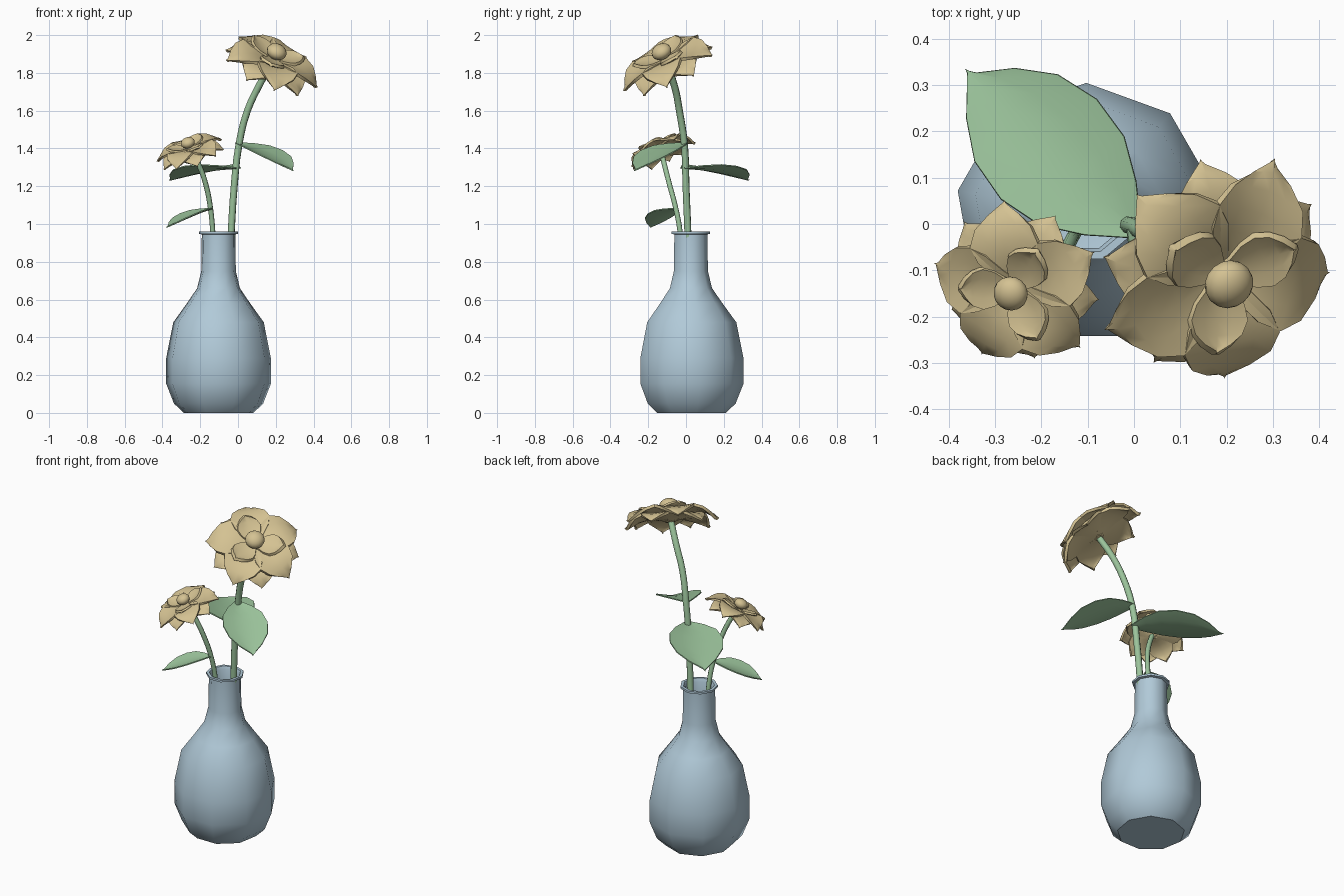
import bpy, bmesh, math
from mathutils import Vector

if "Cube" in bpy.data.objects:
    bpy.data.objects.remove(bpy.data.objects["Cube"])


def material(name, rgb):
    m = bpy.data.materials.new(name)
    m.diffuse_color = (*rgb, 1)
    m.use_nodes = True
    m.node_tree.nodes["Principled BSDF"].inputs["Base Color"].default_value = m.diffuse_color
    return m


GLASS = material("vase_blue", (0.44, 0.59, 0.69))
GREEN = material("leaf_green", (0.33, 0.55, 0.33))
PETAL = material("petal_tan", (0.66, 0.54, 0.29))


def finish(ob, angle):
    bpy.ops.object.select_all(action='DESELECT')
    ob.select_set(True)
    bpy.context.view_layer.objects.active = ob
    bpy.ops.object.shade_smooth_by_angle(angle=math.radians(angle))


def make(name, bm, mat, angle=40):
    bmesh.ops.recalc_face_normals(bm, faces=bm.faces[:])
    me = bpy.data.meshes.new(name)
    bm.to_mesh(me)
    bm.free()
    me.materials.append(mat)
    ob = bpy.data.objects.new(name, me)
    bpy.context.collection.objects.link(ob)
    finish(ob, angle)
    return ob


def blade(bm, base, along, normal, length, widths, heights, cup, thick):
    """Leaf or petal: a cupped strip; widths and heights are (t, value / length)."""
    d = Vector(along).normalized()
    n = Vector(normal)
    n = (n - d * n.dot(d)).normalized()
    s = n.cross(d)
    rows = []
    for (t, w), h in zip(widths, heights):
        row = []
        for k in (-1, -0.5, 0, 0.5, 1):
            up = h + cup * k * k * w
            row.append(bm.verts.new(Vector(base) + length * (d * (t - 0.04 * abs(k)) + s * k * w + n * up)))
        rows.append(row)
    faces = [bm.faces.new((a[i], a[i + 1], b[i + 1], b[i]))
             for a, b in zip(rows, rows[1:]) for i in range(4)]
    bmesh.ops.recalc_face_normals(bm, faces=faces)
    bmesh.ops.solidify(bm, geom=faces, thickness=thick)


# vase: nine-sided lathe, outside then inside
profile = [(0.188, 0), (0.24, 0.05), (0.2815, 0.155), (0.2815, 0.29), (0.243, 0.48),
           (0.17, 0.58), (0.115, 0.66), (0.093, 0.75), (0.09, 0.945), (0.105, 0.948), (0.105, 0.96),
           (0.088, 0.96), (0.08, 0.94), (0.08, 0.75), (0.103, 0.66), (0.158, 0.575),
           (0.231, 0.475), (0.269, 0.29), (0.269, 0.16), (0.23, 0.06), (0.18, 0.015)]
bm = bmesh.new()
rings = []
for r, z in profile:
    rings.append([bm.verts.new((-0.103 + r * math.cos(math.radians(90 + 40 * i)),
                                0.023 + r * math.sin(math.radians(90 + 40 * i)), z)) for i in range(9)])
for a, b in zip(rings, rings[1:]):
    for i in range(9):
        j = (i + 1) % 9
        bm.faces.new((a[i], a[j], b[j], b[i]))
bm.faces.new(rings[0])
bm.faces.new(rings[-1])
make("vase", bm, GLASS, 45)


# stems
def stem(name, pts, radius):
    cu = bpy.data.curves.new(name, 'CURVE')
    cu.dimensions = '3D'
    cu.bevel_depth = radius
    cu.bevel_resolution = 2
    cu.resolution_u = 3
    cu.use_fill_caps = True
    sp = cu.splines.new('BEZIER')
    sp.bezier_points.add(len(pts) - 1)
    for p, co in zip(sp.bezier_points, pts):
        p.co = co
        p.handle_left_type = p.handle_right_type = 'AUTO'
    cu.materials.append(GREEN)
    ob = bpy.data.objects.new(name, cu)
    bpy.context.collection.objects.link(ob)
    bpy.ops.object.select_all(action='DESELECT')
    ob.select_set(True)
    bpy.context.view_layer.objects.active = ob
    bpy.ops.object.convert(target='MESH')
    finish(bpy.context.view_layer.objects.active, 50)


stem("tall_stem", [(-0.07, 0.03, 0.1), (-0.036, 0.01, 0.95), (-0.02, 0.0, 1.2), (0.005, -0.008, 1.42),
                   (0.05, -0.035, 1.6), (0.105, -0.058, 1.72), (0.18, -0.105, 1.855)], 0.019)
stem("short_stem", [(-0.11, 0.01, 0.1), (-0.133, -0.03, 0.95), (-0.148, -0.058, 1.1),
                    (-0.168, -0.085, 1.2), (-0.197, -0.108, 1.29), (-0.25, -0.135, 1.4)], 0.014)

# leaves
LEAF_W = [(0, 0.03), (0.15, 0.16), (0.32, 0.265), (0.52, 0.3), (0.72, 0.26), (0.88, 0.15), (1, 0.01)]
LEAF_H = [0, 0.015, 0.025, 0.025, 0.02, 0.01, 0]


def leaf(name, base, tip):
    along = Vector(tip) - Vector(base)
    bm = bmesh.new()
    blade(bm, base, along, (0, 0, 1), along.length, LEAF_W, LEAF_H, 0.2, 0.006)
    make(name, bm, GREEN)


leaf("back_leaf", (-0.01, -0.005, 1.295), (-0.365, 0.335, 1.235))
leaf("right_leaf", (0.005, -0.012, 1.425), (0.295, -0.275, 1.285))
leaf("left_leaf", (-0.15, -0.065, 1.08), (-0.38, -0.19, 0.985))

# flowers: two rings of five petals, three inner petals and a round centre
PETAL_W = [(0, 0.08), (0.2, 0.2), (0.4, 0.34), (0.6, 0.4), (0.78, 0.33), (0.91, 0.18), (1, 0.01)]
DROOP = [0, 0.06, 0.1, 0.1, 0.05, -0.03, -0.12]
RAISE = [0, 0.02, 0.05, 0.1, 0.16, 0.21, 0.25]


def flower(name, centre, axis, size, turn):
    c, n = Vector(centre), Vector(axis).normalized()
    x = Vector((1, 0, 0))
    e1 = (x - n * x.dot(n)).normalized()
    e2 = n.cross(e1)
    bm = bmesh.new()
    # (count, start angle, length, base height, height curve, cup)
    for count, start, length, low, curve, cup in (
            (5, 23, 0.255, -0.082, DROOP, 0.1),
            (5, -13, 0.275, -0.058, DROOP, 0.15),
            (3, 20, 0.165, -0.04, RAISE, 0.15)):
        for i in range(count):
            a = math.radians(start + turn + i * 360 / count)
            d = e1 * math.cos(a) + e2 * math.sin(a)
            blade(bm, c + n * low * size, d, n, length * size, PETAL_W, curve, cup, 0.016 * size)
    make(name + "_petals", bm, PETAL, 35)
    bm = bmesh.new()
    bmesh.ops.create_uvsphere(bm, u_segments=16, v_segments=10, radius=0.054 * size)
    rot = n.to_track_quat('Z', 'Y')
    for v in bm.verts:
        v.co = c + rot @ Vector((v.co.x, v.co.y, v.co.z * 0.75))
    make(name + "_centre", bm, PETAL, 60)


flower("tall_flower", (0.205, -0.13, 1.912), (0.36, -0.42, 0.84), 1.0, 0)
flower("short_flower", (-0.266, -0.15, 1.43), (-0.28, -0.34, 0.9), 0.7, 41)
